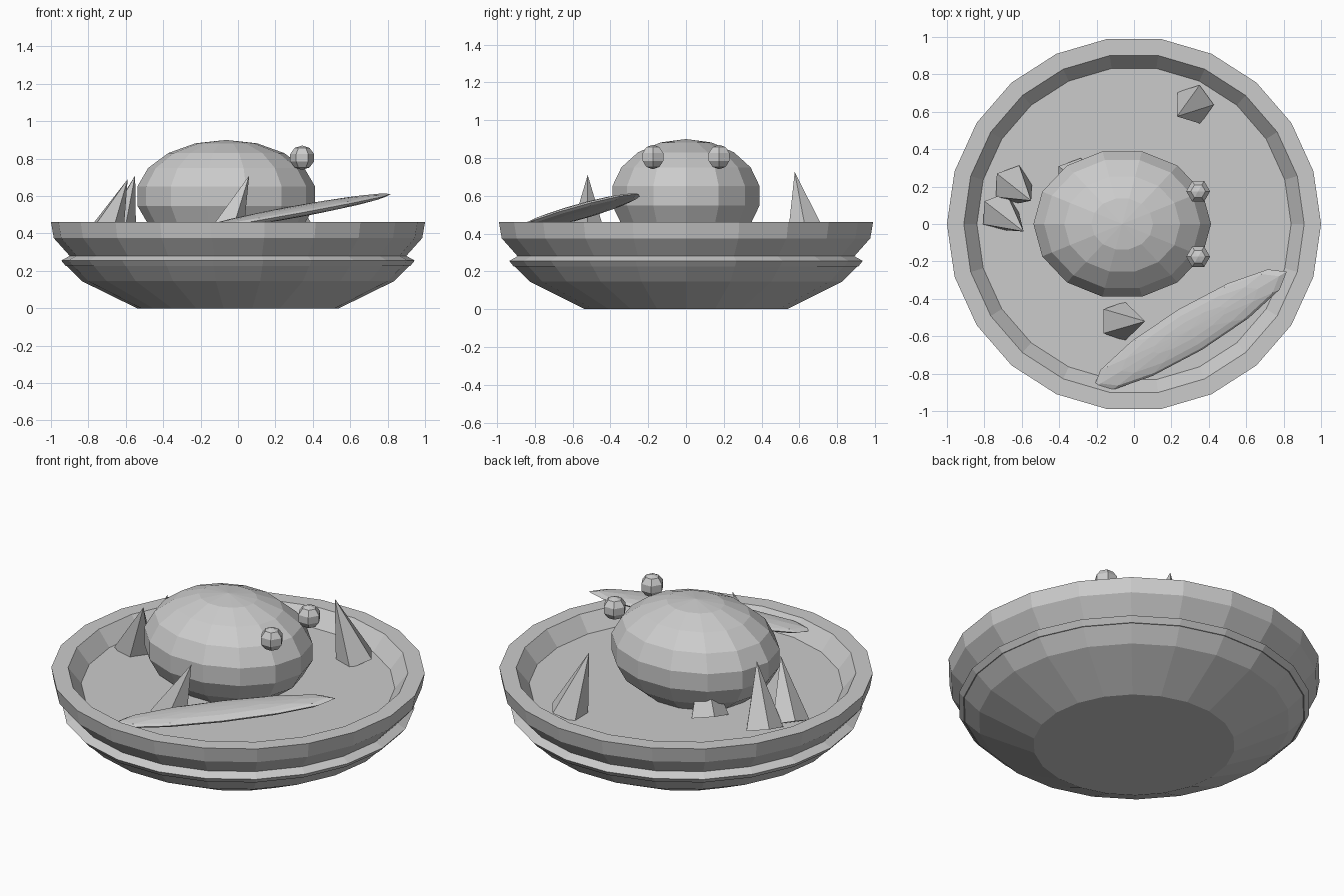
import bpy
import bmesh
from math import cos, sin, pi, radians
from mathutils import Vector, Matrix

cube = bpy.data.objects.get("Cube")
if cube:
    bpy.data.objects.remove(cube, do_unlink=True)

grey = bpy.data.materials.new("plain_grey")
grey.use_nodes = True
colour = (0.6, 0.6, 0.6, 1)
grey.diffuse_color = colour
grey.node_tree.nodes["Principled BSDF"].inputs["Base Color"].default_value = colour


def lathe(name, profile, sides, matrix=Matrix(), closed=False):
    """Spin a (radius, height) profile about z; zero radius makes a pole."""
    bm = bmesh.new()
    rings = []
    for r, z in profile:
        if r == 0:
            rings.append([bm.verts.new((0, 0, z))] * sides)
        else:
            rings.append([bm.verts.new((r * cos(2 * pi * i / sides),
                                        r * sin(2 * pi * i / sides), z))
                          for i in range(sides)])
    pairs = list(zip(rings, rings[1:]))
    if closed:
        pairs.append((rings[-1], rings[0]))
    for a, b in pairs:
        for i in range(sides):
            j = (i + 1) % sides
            corners = list(dict.fromkeys((a[i], a[j], b[j], b[i])))
            bm.faces.new(corners)
    bmesh.ops.recalc_face_normals(bm, faces=bm.faces)
    bmesh.ops.transform(bm, matrix=matrix, verts=bm.verts)
    mesh = bpy.data.meshes.new(name)
    bm.to_mesh(mesh)
    bm.free()
    mesh.materials.append(grey)
    obj = bpy.data.objects.new(name, mesh)
    bpy.context.collection.objects.link(obj)
    return obj


def ellipsoid(name, centre, size, sides, rings, turn=Matrix()):
    """Faceted ball stretched to the given half sizes."""
    arc = [pi * k / rings for k in range(1, rings)]
    profile = [(0, -1)] + [(sin(a), -cos(a)) for a in arc] + [(0, 1)]
    matrix = Matrix.Translation(centre) @ turn @ Matrix.Diagonal((*size, 1))
    return lathe(name, profile, sides, matrix)


def spike(name, base, tip, radius=0.11):
    """Five-sided cone leaning from its base centre to its tip."""
    axis = Vector(tip) - Vector(base)
    turn = Vector((0, 0, 1)).rotation_difference(axis).to_matrix().to_4x4()
    profile = [(0, 0), (radius, 0), (0, axis.length)]
    return lathe(name, profile, 5, Matrix.Translation(base) @ turn)


# Bowl, its outer band and its filling
lathe("bowl", [(0, 0), (0.54, 0), (0.835, 0.145), (0.915, 0.225), (0.9, 0.28),
               (0.985, 0.375), (1, 0.46), (0.91, 0.46), (0.84, 0.37),
               (0.78, 0.3), (0, 0.3)], 22)
lathe("bowl_band", [(0.9, 0.225), (0.92, 0.225), (0.945, 0.255), (0.9, 0.28)],
      22, closed=True)
lathe("filling", [(0, 0.32), (0.79, 0.32), (0.84, 0.37), (0, 0.37)], 22)

# Round body with a pair of small balls near the top
ellipsoid("body", (-0.063, 0, 0.6), (0.482, 0.405, 0.3), 14, 9)
for side, y in (("left", 0.175), ("right", -0.175)):
    ellipsoid(side + "_eye", (0.343, y, 0.805), (0.067, 0.067, 0.065), 6, 5)

# Long flat leaf resting across the front of the bowl
lean = Matrix.Rotation(radians(31), 4, "Z") @ Matrix.Rotation(radians(-9), 4, "Y")
ellipsoid("leaf", (0.3, -0.565, 0.515), (0.61, 0.125, 0.03), 12, 8, lean)

# Leaning spikes scattered over the filling
floor = 0.37
spike("front_spike", (-0.08, -0.52, floor), (0.06, -0.52, 0.71))
spike("back_spike", (0.32, 0.64, floor), (0.23, 0.575, 0.725))
spike("upper_side_spike", (-0.65, 0.21, floor), (-0.55, 0.125, 0.71))
spike("lower_side_spike", (-0.72, 0.065, floor), (-0.59, -0.04, 0.69))
spike("tucked_spike", (-0.32, 0.25, floor), (-0.22, 0.16, 0.7))
